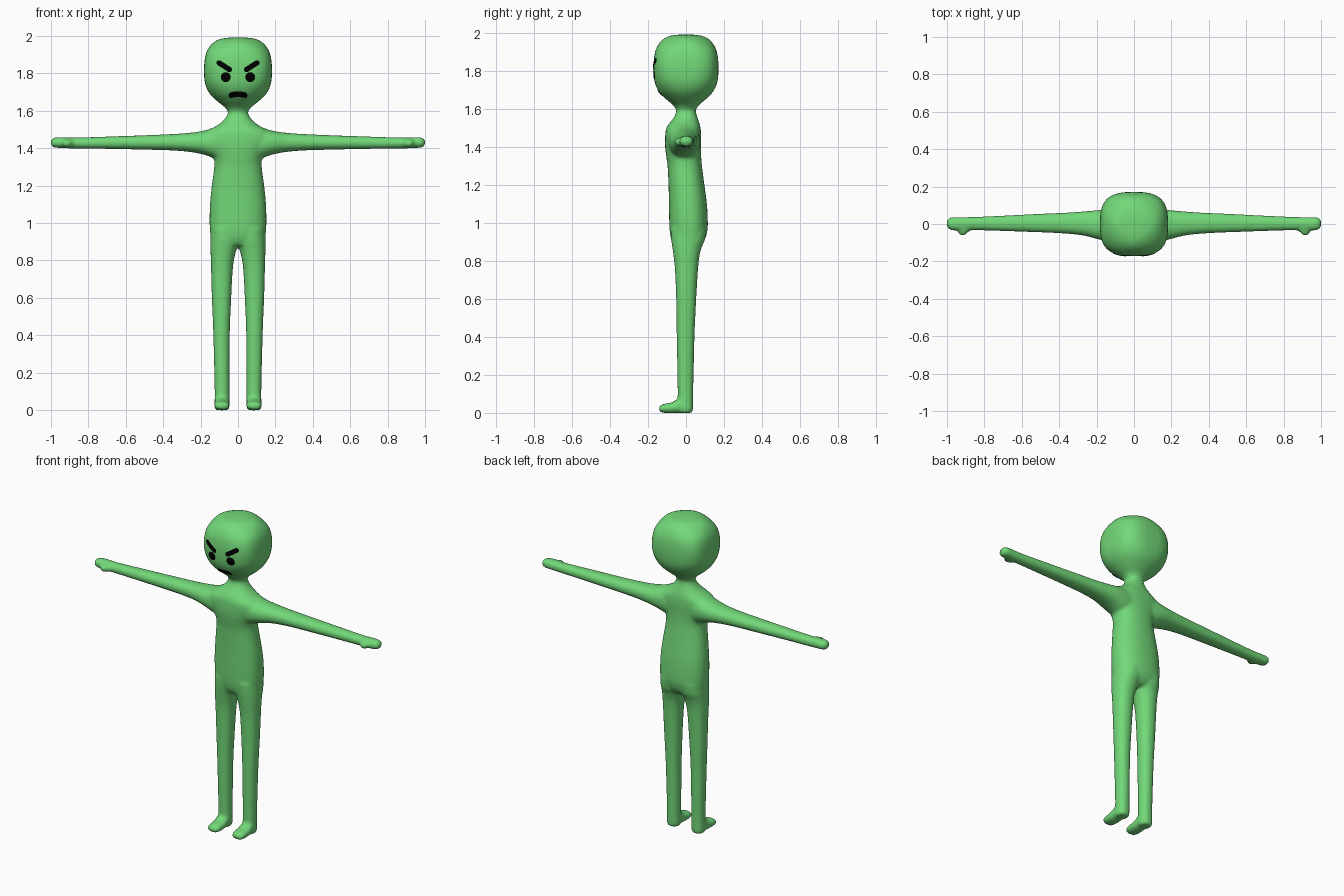
import bpy, bmesh, math
from mathutils import Vector


def material(name, rgb):
    m = bpy.data.materials.new(name)
    m.diffuse_color = (*rgb, 1)
    return m


GREEN = material("skin green", (0.17, 0.69, 0.19))
BLACK = material("face black", (0.0, 0.0, 0.0))
SIDES, STEPS, PAD = 40, 4, 0.002


def catmull(a, b, c, d, t):
    return 0.5 * (2 * b + (c - a) * t + (2 * a - 5 * b + 4 * c - d) * t * t
                  + (3 * b - a - 3 * c + d) * t ** 3)


def loft(bm, axis, rings):
    """Closed tube. Ring = (position, min u, max u, min v, max v, squareness)."""
    fine = []
    for i in range(len(rings) - 1):
        q = [rings[max(0, min(len(rings) - 1, i + k))] for k in (-1, 0, 1, 2)]
        for s in range(STEPS):
            fine.append([catmull(*vals, s / STEPS) for vals in zip(*q)])
    fine.append(rings[-1])
    loops = []
    for p, u0, u1, v0, v1, n in fine:
        loop = []
        for k in range(SIDES):
            a = 2 * math.pi * k / SIDES
            c, s = math.cos(a), math.sin(a)
            u = (u0 + u1) / 2 + ((u1 - u0) / 2 + PAD) * math.copysign(abs(c) ** (2 / n), c)
            v = (v0 + v1) / 2 + ((v1 - v0) / 2 + PAD) * math.copysign(abs(s) ** (2 / n), s)
            co = {"x": (p, u, v), "y": (u, p, v), "z": (u, v, p)}[axis]
            loop.append(bm.verts.new(co))
        loops.append(loop)
    faces = [bm.faces.new(loops[0]), bm.faces.new(loops[-1])]
    for a, b in zip(loops, loops[1:]):
        for k in range(SIDES):
            j = (k + 1) % SIDES
            faces.append(bm.faces.new((a[k], a[j], b[j], b[k])))
    bmesh.ops.recalc_face_normals(bm, faces=faces)


def make_object(name, bm, mat):
    me = bpy.data.meshes.new(name)
    bm.to_mesh(me)
    bm.free()
    me.materials.append(mat)
    ob = bpy.data.objects.new(name, me)
    bpy.context.collection.objects.link(ob)
    return ob


bm = bmesh.new()

# torso and neck: (z, half width, front y, back y)
torso = [(0.88, 0.10, -0.06, 0.07), (0.91, 0.142, -0.075, 0.095), (0.95, 0.147, -0.083, 0.109),
         (1.0, 0.15, -0.086, 0.113), (1.1, 0.148, -0.088, 0.108), (1.2, 0.138, -0.09, 0.095),
         (1.3, 0.125, -0.095, 0.082), (1.35, 0.128, -0.102, 0.078), (1.40, 0.155, -0.108, 0.077),
         (1.45, 0.185, -0.108, 0.078), (1.49, 0.165, -0.104, 0.076), (1.52, 0.112, -0.09, 0.07),
         (1.55, 0.074, -0.065, 0.06), (1.59, 0.051, -0.049, 0.05), (1.63, 0.06, -0.06, 0.06)]
loft(bm, "z", [(z, -w, w, f, b, 2.3) for z, w, f, b in torso])

# head: (z, half width, squareness)
head = [(1.59, 0.049, 2), (1.62, 0.07, 2), (1.65, 0.108, 2.1), (1.69, 0.149, 2.3),
        (1.74, 0.173, 2.6), (1.80, 0.18, 2.9), (1.86, 0.178, 2.9), (1.91, 0.168, 2.6),
        (1.95, 0.145, 2.1), (1.975, 0.115, 1.8), (1.987, 0.08, 1.7), (1.992, 0.03, 1.7)]
loft(bm, "z", [(z, -w, w, -w * 0.94, w * 0.94, n) for z, w, n in head])

# arms, hands: (x, front y, back y, bottom z, top z)
arm = [(0.05, -0.09, 0.07, 1.33, 1.525), (0.12, -0.09, 0.073, 1.345, 1.512),
       (0.18, -0.083, 0.073, 1.367, 1.492), (0.26, -0.062, 0.066, 1.382, 1.480),
       (0.36, -0.05, 0.059, 1.390, 1.473), (0.5, -0.043, 0.053, 1.394, 1.467),
       (0.7, -0.036, 0.043, 1.398, 1.460), (0.86, -0.031, 0.036, 1.400, 1.455),
       (0.94, -0.033, 0.035, 1.402, 1.457), (0.98, -0.030, 0.034, 1.405, 1.455),
       (0.995, -0.02, 0.025, 1.412, 1.447), (1.0, -0.01, 0.015, 1.42, 1.44)]
# legs: (z, inner x, outer x, front y, back y)
leg = [(0.0, 0.055, 0.118, -0.035, 0.028), (0.02, 0.047, 0.125, -0.045, 0.035),
       (0.1, 0.048, 0.123, -0.042, 0.036), (0.4, 0.046, 0.130, -0.047, 0.043),
       (0.6, 0.038, 0.138, -0.05, 0.052), (0.75, 0.030, 0.142, -0.056, 0.061),
       (0.82, 0.020, 0.144, -0.063, 0.068), (0.87, 0.005, 0.145, -0.07, 0.08),
       (0.91, -0.01, 0.145, -0.076, 0.097), (0.97, -0.01, 0.14, -0.08, 0.105)]
# feet: (y, inner x, outer x, bottom z, top z)
foot = [(0.02, 0.055, 0.118, 0.004, 0.07), (-0.02, 0.05, 0.122, 0.0, 0.085),
        (-0.05, 0.047, 0.125, 0.0, 0.066), (-0.08, 0.046, 0.126, 0.0, 0.052),
        (-0.115, 0.047, 0.125, 0.002, 0.046), (-0.135, 0.054, 0.118, 0.006, 0.038),
        (-0.142, 0.07, 0.102, 0.013, 0.028)]
# thumbs: (y, inner x, outer x, bottom z, top z)
thumb = [(0.0, 0.86, 0.95, 1.405, 1.45), (-0.03, 0.875, 0.945, 1.406, 1.448),
         (-0.05, 0.895, 0.935, 1.41, 1.442), (-0.061, 0.905, 0.926, 1.418, 1.434)]
for s in (1, -1):
    loft(bm, "x", [(s * x, *r, 2.2) for x, *r in arm])
    for axis, rings in (("z", leg), ("y", foot), ("y", thumb)):
        loft(bm, axis, [(p, *sorted((s * a, s * b)), c, d, 2.2) for p, a, b, c, d in rings])

# fuse the body into one smooth skin
body = make_object("body", bm, GREEN)
remesh = body.modifiers.new("fuse", "REMESH")
remesh.mode = "VOXEL"
remesh.voxel_size = 0.008
remesh.use_smooth_shade = True
smooth = body.modifiers.new("soften", "SMOOTH")
smooth.factor = 0.5
smooth.iterations = 9
bpy.context.view_layer.objects.active = body
body.select_set(True)
for name in ("fuse", "soften"):
    bpy.ops.object.modifier_apply(modifier=name)
bpy.ops.object.shade_smooth()
bpy.context.view_layer.update()


def stroke(name, a, b, half, sag=0.0):
    """Thin round-ended plate laid on the front of the head, from a to b in (x, z)."""
    a, b = Vector(a), Vector(b)
    length = (b - a).length
    d = (b - a) / length
    side = Vector((-d.y, d.x))
    bm = bmesh.new()
    rows, cols, grid = 24, 6, []
    for i in range(rows + 1):
        t = length * (1 - math.cos(math.pi * i / rows)) / 2
        e = min(t, length - t, half)
        w = max(0.001, math.sqrt(max(0, half ** 2 - (half - e) ** 2)))
        mid = a + d * t + Vector((0, -sag * (2 * t / length - 1) ** 2))
        row = []
        for j in range(cols + 1):
            p = mid + side * w * (2 * j / cols - 1)
            hit, loc, nor, _ = body.ray_cast(Vector((p.x, -1, p.y)), Vector((0, 1, 0)))
            row.append(bm.verts.new(loc + nor * 0.003))
        grid.append(row)
    for r0, r1 in zip(grid, grid[1:]):
        for j in range(cols):
            f = bm.faces.new((r0[j], r0[j + 1], r1[j + 1], r1[j]))
            f.normal_update()
            if f.normal.y > 0:
                f.normal_flip()
            f.smooth = True
    return make_object(name, bm, BLACK)


# eyes, slanted brows and mouth
for s, label in ((1, "left"), (-1, "right")):
    stroke(label + "_eye", (s * 0.065 - 0.026, 1.78), (s * 0.065 + 0.026, 1.78), 0.026)
    stroke(label + "_brow", (s * 0.112, 1.863), (s * 0.034, 1.813), 0.014)
stroke("mouth", (-0.05, 1.69), (0.05, 1.69), 0.015, 0.008)
